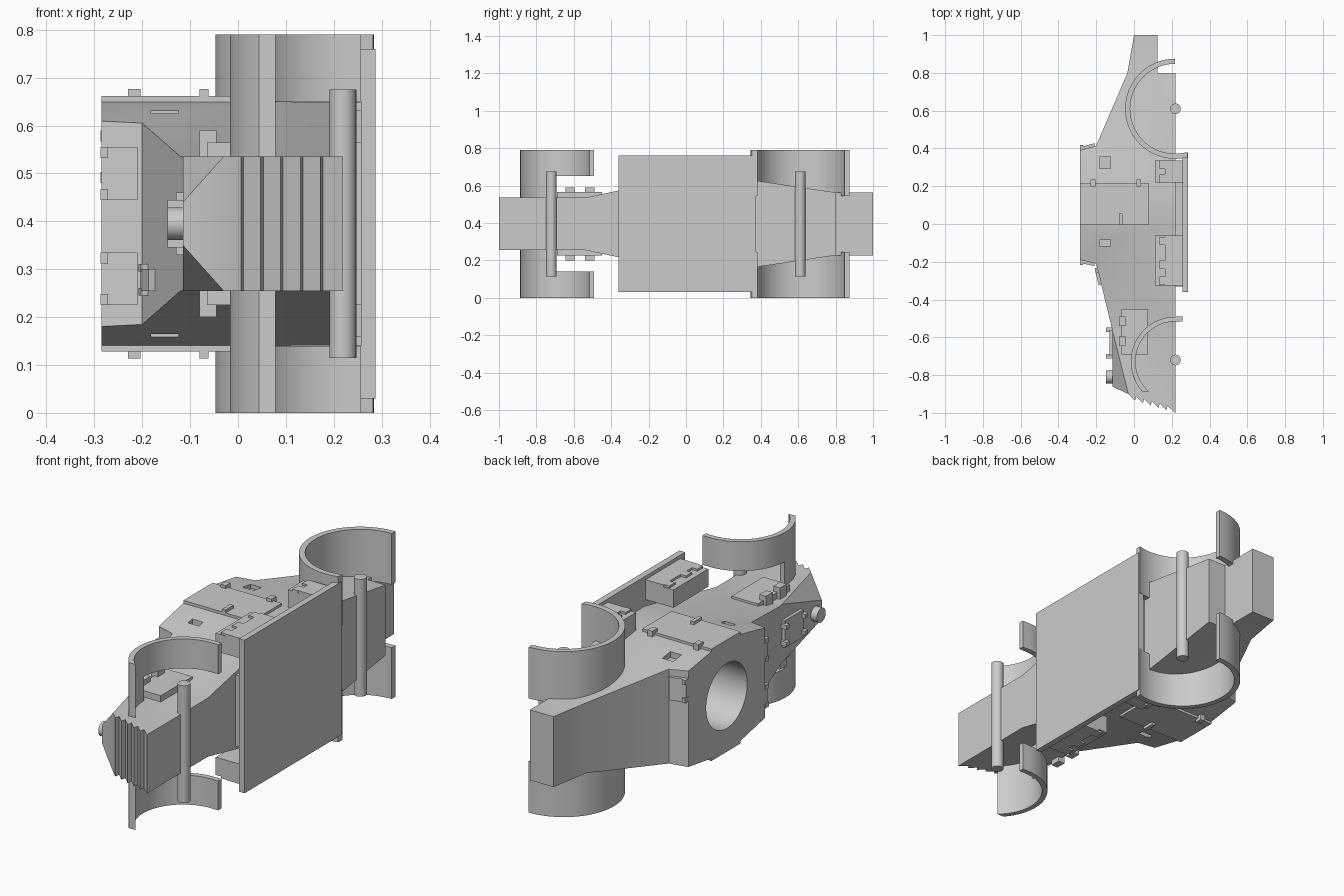
import bpy, bmesh, math

if "Cube" in bpy.data.objects:
    bpy.data.objects.remove(bpy.data.objects["Cube"])

MID = 0.395  # centre plane of the vehicle, which lies on its side

paint = bpy.data.materials.new("plain grey")
paint.use_nodes = True
GREY = (0.6, 0.6, 0.6, 1)
paint.diffuse_color = GREY
paint.node_tree.nodes["Principled BSDF"].inputs["Base Color"].default_value = GREY


def shade(ob):
    bpy.ops.object.select_all(action="DESELECT")
    ob.select_set(True)
    bpy.context.view_layer.objects.active = ob
    bpy.ops.object.shade_smooth_by_angle(angle=math.radians(30))


def prism(name, outline, a, b, axis="z", smooth=False):
    """Extrude an (x, y) outline along z, or a (y, z) outline along x."""
    bm = bmesh.new()
    place = (lambda p, h: (p[0], p[1], h)) if axis == "z" else (lambda p, h: (h, p[0], p[1]))
    low = [bm.verts.new(place(p, a)) for p in outline]
    high = [bm.verts.new(place(p, b)) for p in outline]
    bm.faces.new(low)
    bm.faces.new(high)
    n = len(outline)
    for i in range(n):
        j = (i + 1) % n
        bm.faces.new((low[i], low[j], high[j], high[i]))
    bmesh.ops.recalc_face_normals(bm, faces=bm.faces)
    mesh = bpy.data.meshes.new(name)
    bm.to_mesh(mesh)
    bm.free()
    mesh.materials.append(paint)
    ob = bpy.data.objects.new(name, mesh)
    bpy.context.collection.objects.link(ob)
    if smooth:
        shade(ob)
    return ob


def box(name, x, y, z):
    return prism(name, [(x[0], y[0]), (x[1], y[0]), (x[1], y[1]), (x[0], y[1])], *sorted(z))


def disc(cx, cy, r, n=48):
    return [(cx + r * math.cos(2 * math.pi * i / n), cy + r * math.sin(2 * math.pi * i / n))
            for i in range(n)]


def arc(cx, cy, r, a, b, n=32):
    angles = [math.radians(a + (b - a) * i / n) for i in range(n + 1)]
    return [(cx + r * math.cos(t), cy + r * math.sin(t)) for t in angles]


def cut(ob, tool, operation="DIFFERENCE"):
    mod = ob.modifiers.new("cut", "BOOLEAN")
    mod.operation, mod.object, mod.solver = operation, tool, "EXACT"
    bpy.context.view_layer.update()
    graph = bpy.context.evaluated_depsgraph_get()
    mesh = bpy.data.meshes.new_from_object(ob.evaluated_get(graph))
    ob.modifiers.clear()
    ob.data = mesh
    bpy.data.objects.remove(tool)


# Hull: side profile with a louvred nose
profile = [(0.219, 0.8), (0.124, 0.8), (0.124, 1.0), (0, 1.0), (-0.035, 0.8), (-0.2, 0.415),
           (-0.285, 0.39), (-0.285, -0.19), (-0.2, -0.21), (-0.115, -0.56),
           (-0.115, -0.86), (-0.03, -0.9)]
teeth = 6
for i in range(teeth):
    x, y = -0.03 + 0.0415 * i, -0.9 - 0.0125 * i
    profile.append((x + 0.036, y - 0.035))
    if i < teeth - 1:
        profile.append((x + 0.0415, y - 0.0125))
profile[-1] = (0.219, -1.0)
hull = prism("hull", profile, 0.1, 0.69)

# Narrow the hull to its plan shape
half = [(-1.1, 0.14), (-0.54, 0.14), (0, 0.255), (0.215, 0.255), (0.8, 0.168), (1.1, 0.168)]
plan = [(y, MID + w) for y, w in half] + [(y, MID - w) for y, w in reversed(half)]
cut(hull, prism("plan_cutter", plan, -0.5, 0.5, "x"), "INTERSECT")

# Turret ring opening and side vision ports
cut(hull, prism("ring_cutter", disc(0.1, MID, 0.155, 64), -0.4, 0.05, "x"))
for s in (1, -1):
    for y0, y1, depth in ((0.295, 0.355, 0.215), (-0.117, -0.085, 0.205)):
        cut(hull, box("port_cutter", (-0.182, -0.124), (y0, y1), (MID + s * depth, MID + s * 0.3)))

# Bevelled nose: crease each flank, then pull the upper corners inward
bm = bmesh.new()
bm.from_mesh(hull.data)
for v in list(bm.verts):
    if abs(v.co.x + 0.115) < 0.002 and abs(v.co.y + 0.86) < 0.002:
        for loop in list(v.link_loops):
            if abs(loop.face.normal.z) > 0.9 and len(loop.face.verts) > 3:
                bmesh.utils.face_split(loop.face, loop.link_loop_prev.vert, loop.link_loop_next.vert)
        v.co.z = MID + math.copysign(0.045, v.co.z - MID)
bm.to_mesh(hull.data)
bm.free()
shade(hull)

# Underside
box("belly", (0.2, 0.26), (-0.33, 0.335), (MID - 0.17, MID + 0.17))
box("floor_plate", (0.257, 0.287), (-0.36, 0.375), (0.03, 0.76))

# Axles
for name, y in (("front_axle", -0.72), ("rear_axle", 0.61)):
    prism(name, disc(0.219, y, 0.028, 32), 0.115, 0.675, smooth=True)


def mirrored(name, x, y, d):
    """One box on each flank, d measured from the centre plane."""
    for side, s in (("left", 1), ("right", -1)):
        box(f"{side}_{name}", x, y, (MID + s * d[0], MID + s * d[1]))


# Wheel arches
front = arc(0.22, -0.728, 0.237, 90, 222) + arc(0.22, -0.728, 0.212, 228, 90)
front = [(0.257, -0.491)] + front + [(0.257, -0.516)]
skirt = arc(0.22, -0.728, 0.237, 178, 222) + arc(0.22, -0.728, 0.212, 228, 178)
rear = arc(0.218, 0.61, 0.265, 90, 284, 48) + arc(0.218, 0.61, 0.238, 286, 90, 48)
for side, s in (("left", 1), ("right", -1)):
    for name, outline, d0, d1 in (("front_arch", front, 0.255, 0.395),
                                  ("front_arch_skirt", skirt, 0.135, 0.255),
                                  ("rear_arch", rear, 0.15, 0.395)):
        prism(f"{side}_{name}", outline, *sorted((MID + s * d0, MID + s * d1)), smooth=True)

# Stowage boxes with toothed lids
mirrored("long_box", (0.11, 0.257), (-0.325, -0.062), (0.253, 0.338))
mirrored("short_box", (0.11, 0.257), (0.22, 0.335), (0.235, 0.338))
mirrored("long_lid", (0.163, 0.257), (-0.325, -0.062), (0.335, 0.348))
mirrored("short_lid", (0.163, 0.257), (0.22, 0.335), (0.335, 0.348))
for y in (-0.3, -0.215, -0.09, 0.24, 0.313):
    mirrored("lid_tooth", (0.135, 0.165), (y - 0.022, y + 0.022), (0.335, 0.348))

# Side doors with hinges and handle
mirrored("door", (-0.285, 0.08), (-0.005, 0.215), (0.25, 0.267))
for x in (-0.217, 0.025):
    mirrored("door_hinge", (x - 0.013, x + 0.013), (0.198, 0.235), (0.235, 0.281))
mirrored("door_handle", (-0.08, -0.062), (-0.005, 0.055), (0.26, 0.281))

# Engine side hatches
mirrored("engine_hatch", (-0.065, 0.075), (-0.69, -0.45), (0.13, 0.17))
for y in (-0.515, -0.62):
    mirrored("hatch_latch", (-0.08, -0.045), (y - 0.025, y + 0.025), (0.13, 0.195))


def flap(name, y0, y1, z0, z1, out):
    """Thin sloping visor plate on the cab with two hinges."""
    t = 0.016 * out
    prism(name, [(-0.285, y0), (-0.21, y1), (-0.21, y1 + t), (-0.285, y0 + t)], z0, z1)
    for z in (z0, z1 - 0.023):
        box(name + "_hinge", (-0.287, -0.271), sorted((y0, y0 + 1.7 * t)), (z, z + 0.023))


flap("front_visor_right", -0.19, -0.207, 0.225, 0.335, -1)
flap("front_visor_left", -0.19, -0.207, 0.445, 0.555, -1)
flap("rear_visor", 0.39, 0.412, 0.48, 0.59, 1)

# Bonnet fittings
prism("bonnet_bracket", [(-0.19, -0.24), (-0.205, -0.245), (-0.187, -0.325), (-0.172, -0.32)],
      0.255, 0.3)
for z in (0.245, 0.295):
    prism("bracket_foot", [(-0.19, -0.23), (-0.208, -0.235), (-0.203, -0.262), (-0.185, -0.257)],
          z, z + 0.016)
box("bonnet_hatch", (-0.13, -0.11), (-0.7, -0.56), (0.33, 0.46))
for z in (0.345, 0.425):
    for y in (-0.56, -0.7):
        box("bonnet_hatch_lug", (-0.147, -0.11), (y - 0.012, y + 0.012), (z, z + 0.02))
prism("nose_lamp", disc(-0.81, MID, 0.034, 32), -0.147, -0.1, "x", smooth=True)
